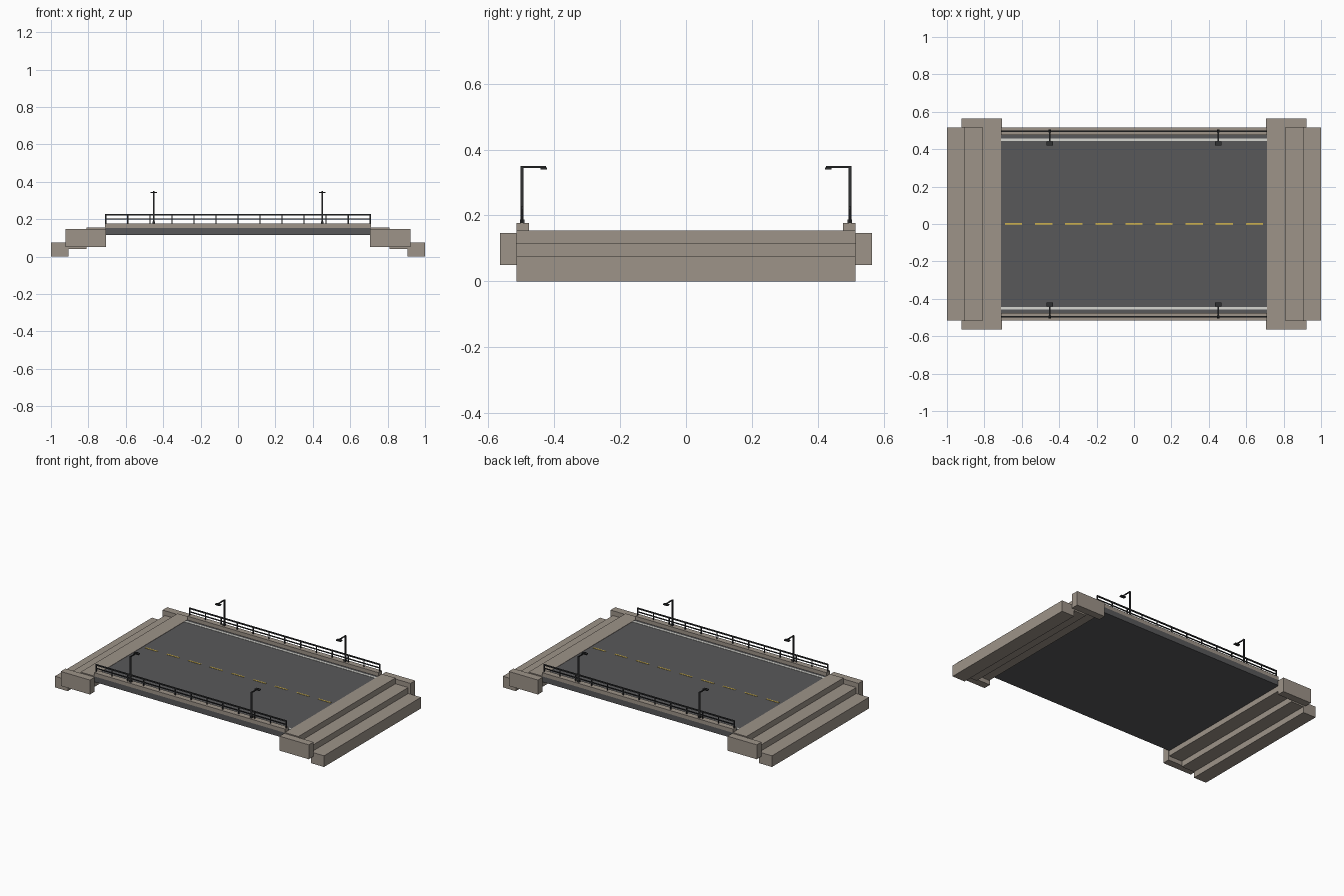
import bpy

if "Cube" in bpy.data.objects:
    bpy.data.objects.remove(bpy.data.objects["Cube"])


def material(name, rgb):
    m = bpy.data.materials.new(name)
    m.diffuse_color = (*rgb, 1)
    m.use_nodes = True
    m.node_tree.nodes["Principled BSDF"].inputs["Base Color"].default_value = m.diffuse_color
    return m


STONE = material("tan stone", (0.34, 0.295, 0.25))
ASPHALT = material("grey asphalt", (0.098, 0.098, 0.102))
METAL = material("dark metal", (0.028, 0.029, 0.031))
WHITE = material("white paint", (0.68, 0.68, 0.64))
YELLOW = material("yellow paint", (0.60, 0.43, 0.08))


def box(name, mat, x, y, z):
    """Box from (min, max) pairs on each axis."""
    xs, ys, zs = sorted(x), sorted(y), sorted(z)
    verts = [(a, b, c) for c in zs for b in ys for a in xs]
    faces = [(0, 2, 3, 1), (4, 5, 7, 6), (0, 1, 5, 4),
             (2, 6, 7, 3), (0, 4, 6, 2), (1, 3, 7, 5)]
    mesh = bpy.data.meshes.new(name)
    mesh.from_pydata(verts, [], faces)
    mesh.materials.append(mat)
    obj = bpy.data.objects.new(name, mesh)
    bpy.context.collection.objects.link(obj)
    return obj


def around(c, size):
    return (c - size / 2, c + size / 2)


HALF = 0.71      # half length of the deck
EDGE = 0.515     # half width of the deck
TOP = 0.152      # road surface height

# Road deck
box("road_deck", ASPHALT, (-HALF, HALF), (-EDGE, EDGE), (0.115, TOP))

# Dashed centre line
for i in range(-4, 5):
    box("centre_dash", YELLOW, around(i * 0.161, 0.092), around(0, 0.01), (TOP, TOP + 0.002))

# Steps and wing walls at both ends
for s in (-1, 1):
    for name, x0, x1, z in (("lower_step", 0.905, 1.0, 0.0),
                            ("middle_step", 0.81, 0.905, 0.04),
                            ("upper_step", HALF, 0.81, 0.079)):
        box(name, STONE, (s * x0, s * x1), (-EDGE, EDGE), (z, z + 0.075))
    for t in (-1, 1):
        box("wing_wall", STONE, (s * 0.705, s * 0.922), (t * EDGE, t * 0.565), (0.05, 0.147))

# Kerb, edge line, railing and lamps along both sides
for t in (-1, 1):
    box("kerb", STONE, (-HALF, HALF), (t * 0.477, t * EDGE), (TOP, 0.177))
    box("edge_line", WHITE, (-HALF, HALF), around(t * 0.45, 0.014), (TOP, TOP + 0.002))

    rail_y = t * 0.497
    box("top_rail", METAL, (-HALF, HALF), around(rail_y, 0.008), around(0.223, 0.008))
    box("middle_rail", METAL, (-HALF, HALF), around(rail_y, 0.006), around(0.2, 0.006))
    for i in range(13):
        x = -HALF + 0.003 + i * (2 * HALF - 0.006) / 12
        box("rail_post", METAL, around(x, 0.006), around(rail_y, 0.006), (0.177, 0.222))

    for x in (-0.45, 0.45):
        box("lamp_base", METAL, around(x, 0.014), around(rail_y, 0.014), (0.177, 0.188))
        box("lamp_pole", METAL, around(x, 0.009), around(rail_y, 0.009), (0.188, 0.35))
        box("lamp_arm", METAL, around(x, 0.007), (t * 0.425, t * 0.497), (0.344, 0.35))
        box("lamp_head", METAL, around(x, 0.034), around(t * 0.431, 0.02), (0.339, 0.346))
